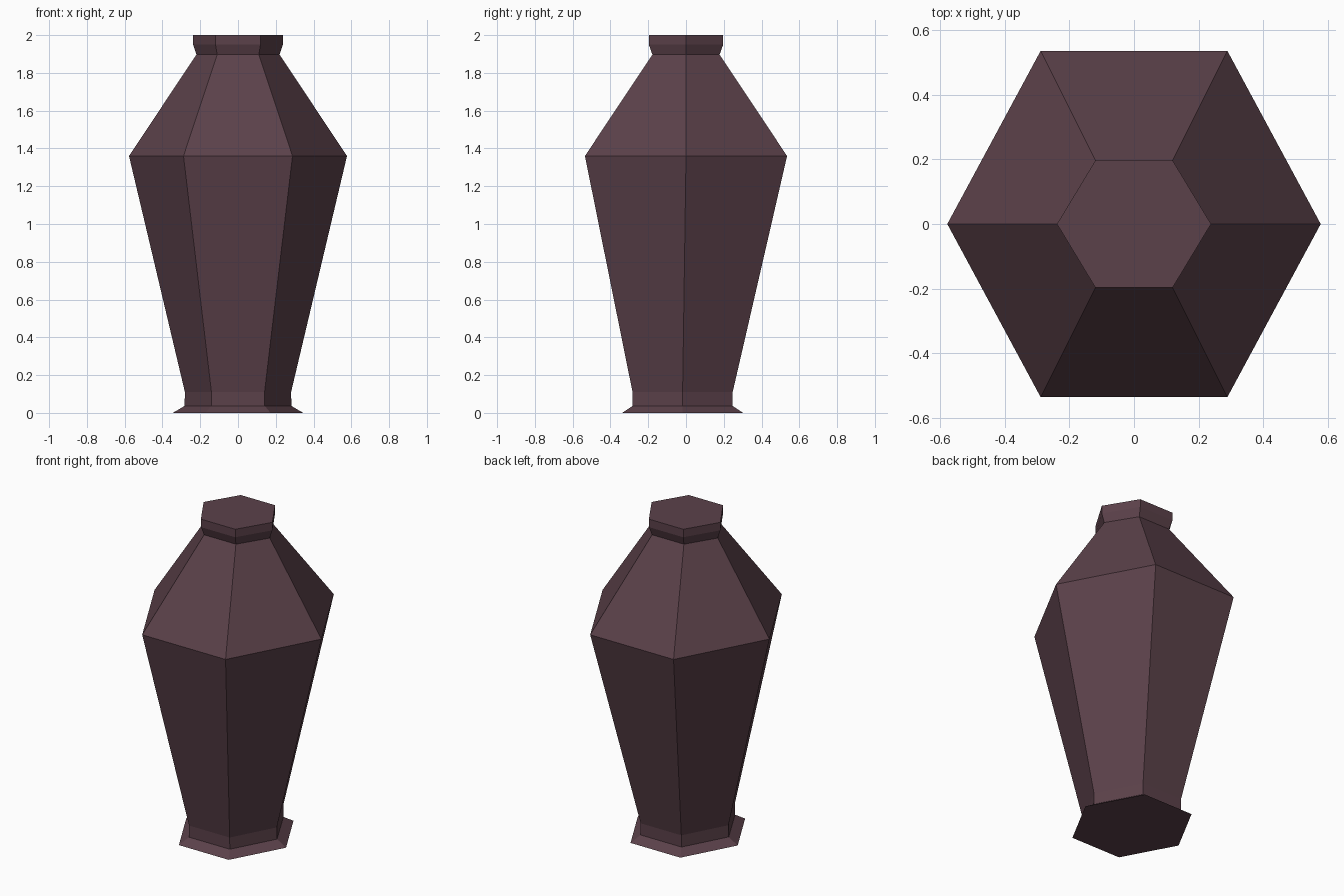
import bpy, bmesh, math

if "Cube" in bpy.data.objects:
    bpy.data.objects.remove(bpy.data.objects["Cube"])

mat = bpy.data.materials.new("dark plum clay")
mat.diffuse_color = (0.105, 0.053, 0.068, 1)
mat.use_nodes = True
mat.node_tree.nodes["Principled BSDF"].inputs["Base Color"].default_value = mat.diffuse_color

# Vase profile: height, x radius, half depth in y, y offset
rings = [
    (0.00, 0.345, 0.32, -0.018),    # foot
    (0.037, 0.283, 0.265, -0.018),
    (0.11, 0.281, 0.265, -0.018),   # base of the body
    (1.36, 0.577, 0.535, 0.0),      # shoulder
    (1.897, 0.220, 0.178, 0.0),     # neck
    (1.95, 0.238, 0.197, 0.0),      # lip
    (2.00, 0.238, 0.197, 0.0),
]

bm = bmesh.new()
loops = []
for z, rx, hy, cy in rings:
    loop = []
    for i in range(6):
        a = math.radians(60 * i)
        y = cy + hy * math.sin(a) / math.sin(math.radians(60))
        loop.append(bm.verts.new((rx * math.cos(a), y, z)))
    loops.append(loop)

# Walls and end caps
for lo, hi in zip(loops, loops[1:]):
    for i in range(6):
        j = (i + 1) % 6
        bm.faces.new((lo[i], lo[j], hi[j], hi[i]))
bm.faces.new(loops[0][::-1])
bm.faces.new(loops[-1])

mesh = bpy.data.meshes.new("vase")
bm.to_mesh(mesh)
bm.free()
mesh.materials.append(mat)
vase = bpy.data.objects.new("vase", mesh)
bpy.context.collection.objects.link(vase)
